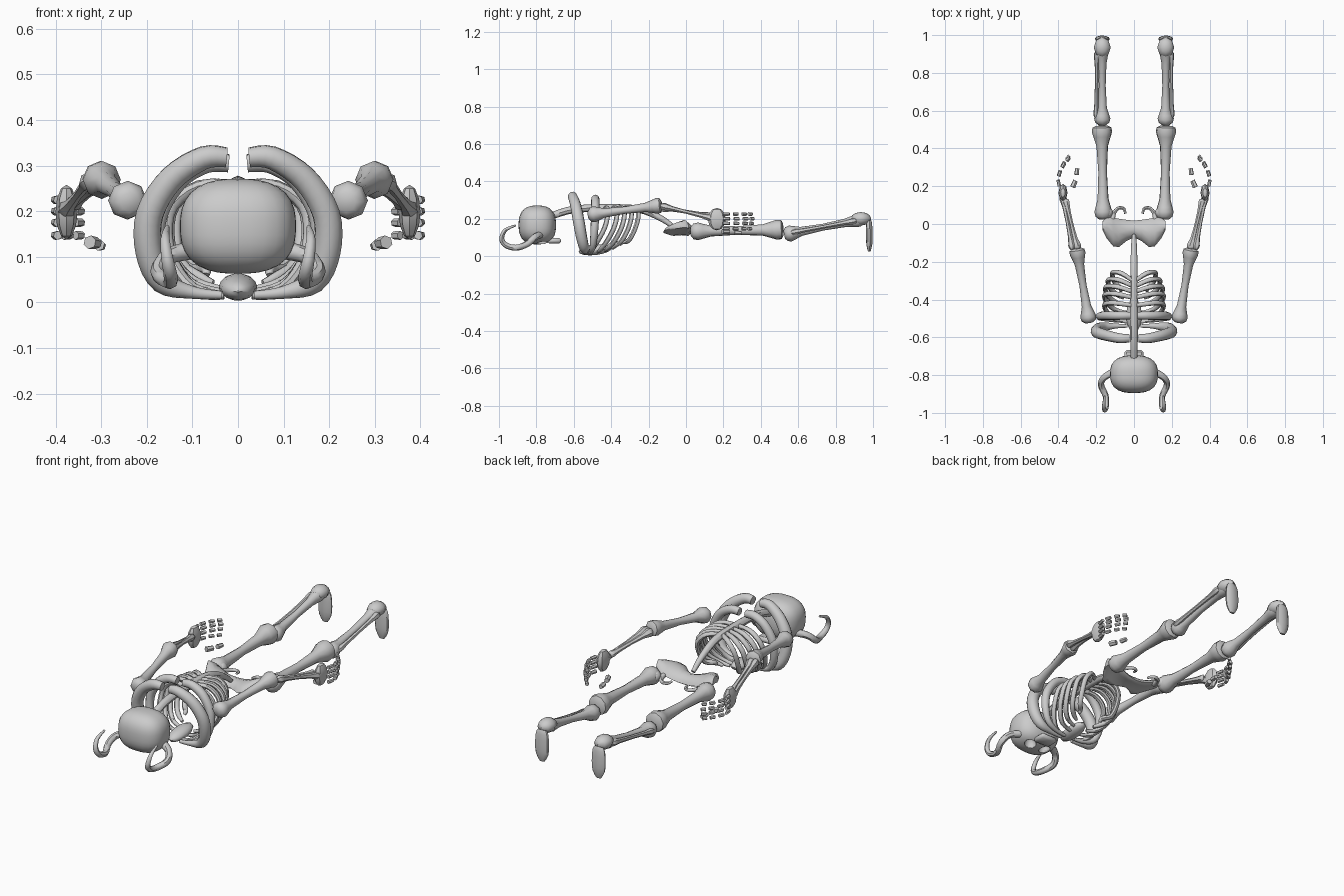
import bpy, bmesh, math
from mathutils import Vector, Matrix

if "Cube" in bpy.data.objects:
    bpy.data.objects.remove(bpy.data.objects["Cube"])


def finish(name, bm, angle=45):
    bmesh.ops.recalc_face_normals(bm, faces=bm.faces[:])
    me = bpy.data.meshes.new(name)
    bm.to_mesh(me)
    bm.free()
    ob = bpy.data.objects.new(name, me)
    bpy.context.collection.objects.link(ob)
    bpy.ops.object.select_all(action='DESELECT')
    ob.select_set(True)
    bpy.context.view_layer.objects.active = ob
    bpy.ops.object.shade_smooth_by_angle(angle=math.radians(angle))
    return ob


def spline(vals, steps):
    # Catmull-Rom smoothing of a list of vectors
    out, n = [], len(vals)
    for i in range(n - 1):
        p0, p1, p2, p3 = vals[max(i-1, 0)], vals[i], vals[i+1], vals[min(i+2, n-1)]
        for k in range(steps):
            t = k / steps
            out.append(0.5 * (2*p1 + (p2-p0)*t + (2*p0-5*p1+4*p2-p3)*t*t + (3*p1-p0-3*p2+p3)*t**3))
    return out + [vals[-1]]


def tube(bm, path, radii, sides=8, steps=4):
    pts = spline([Vector((*p, r)) for p, r in zip(path, radii)], steps)
    rads = [p[3] for p in pts]
    pts = [p.to_3d() for p in pts]
    rings, ref = [], None
    for i, p in enumerate(pts):
        d = (pts[min(i+1, len(pts)-1)] - pts[max(i-1, 0)]).normalized()
        if ref is None:
            ref = d.orthogonal()
        ref = (ref - d * ref.dot(d)).normalized()
        s = d.cross(ref)
        rings.append([bm.verts.new(p + rads[i] * (ref * math.cos(a) + s * math.sin(a)))
                      for a in (2*math.pi*j/sides for j in range(sides))])
    for a, b in zip(rings, rings[1:]):
        for j in range(sides):
            k = (j + 1) % sides
            bm.faces.new((a[j], a[k], b[k], b[j]))
    bm.faces.new(rings[0])
    bm.faces.new(rings[-1])


def bone(bm, a, b, r0, rs, r1, sides=8):
    # long bone with swollen ends
    a, b = Vector(a), Vector(b)
    prof = [(0, r0*.5), (.03, r0*.88), (.08, r0), (.13, r0*.85), (.22, (r0+rs*3)/4), (.5, rs),
            (.78, (r1+rs*3)/4), (.88, r1*.85), (.93, r1), (.98, r1*.95), (1, r1*.6)]
    tube(bm, [a.lerp(b, t) for t, _ in prof], [r for _, r in prof], sides, 1)


def ball(bm, c, size, seg=16, rings=10, rot=0):
    m = Matrix.Translation(c) @ Matrix.Rotation(rot, 4, 'X') @ Matrix.Diagonal((*size, 1))
    return bmesh.ops.create_uvsphere(bm, u_segments=seg, v_segments=rings, radius=1, matrix=m)['verts']


def pair(name, build, angle=45):
    # builds the +x part and its mirror image
    for side, sx in (('right', 1), ('left', -1)):
        bm = bmesh.new()
        build(bm)
        bmesh.ops.scale(bm, vec=(sx, 1, 1), verts=bm.verts[:])
        finish(f'{name}_{side}', bm, angle)


# Skull (slightly boxy in front view) with eye and nose sockets facing down
bm = bmesh.new()
for v in ball(bm, (0, 0, 0), (1, 1, 1), 28, 18):
    n = (abs(v.co.x)**2.6 + abs(v.co.y)**2.6 + abs(v.co.z)**2.6) ** (1/2.6)
    v.co /= n
    v.co = Vector((v.co.x*.127, -.795 + v.co.y*.10, .167 + v.co.z*.104))
skull = finish('skull', bm)
bm = bmesh.new()
for x in (-.047, .047):
    ball(bm, (x, -.77, .072), (.031, .03, .045), 12, 8)
ball(bm, (0, -.725, .082), (.014, .02, .03), 8, 6)
cutter = finish('socket_cutter', bm)
cutter.hide_render = True
mod = skull.modifiers.new('sockets', 'BOOLEAN')
mod.object = cutter
mod.operation = 'DIFFERENCE'
bpy.context.view_layer.objects.active = skull
bpy.ops.object.modifier_apply(modifier=mod.name)
bpy.data.objects.remove(cutter)

# Upper jaw
bm = bmesh.new()
bmesh.ops.create_cube(bm, size=1, matrix=Matrix.Translation((0, -.705, .083)) @ Matrix.Diagonal((.1, .075, .03, 1)))
bmesh.ops.bevel(bm, geom=bm.edges[:], offset=.01, segments=1, affect='EDGES')
finish('jaw', bm)

# Horns
pair('horn', lambda bm: tube(bm,
     [(.10, -.78, .115), (.155, -.81, .10), (.175, -.85, .065), (.15, -.91, .045),
      (.148, -.965, .06), (.155, -.985, .095), (.16, -.965, .14), (.155, -.91, .165)],
     [.02, .018, .017, .016, .015, .013, .010, .005], 8))

# Spine
bm = bmesh.new()
tube(bm, [(0, -.72, .215), (0, -.6, .25), (0, -.42, .258), (0, -.25, .25), (0, -.13, .20), (0, -.06, .15)],
     [.019, .020, .020, .019, .016, .011], 8)
finish('spine', bm)

# Sternum
bm = bmesh.new()
ball(bm, (0, -.485, .034), (.042, .09, .028), 12, 8, .12)
finish('sternum', bm)

# Two heavy upper ribs per side
pair('collar_rib', lambda bm: tube(bm,
     [(.025, -.605, .318), (.075, -.605, .317), (.145, -.59, .272), (.193, -.575, .195),
      (.195, -.56, .11), (.165, -.545, .045), (.10, -.54, .022), (.035, -.54, .016)],
     [.022, .026, .029, .031, .03, .026, .014, .009], 10))
pair('second_rib', lambda bm: tube(bm,
     [(.02, -.485, .305), (.07, -.485, .305), (.13, -.485, .27), (.175, -.487, .195),
      (.178, -.492, .11), (.15, -.50, .045), (.09, -.51, .02), (.03, -.515, .014)],
     [.020, .022, .023, .022, .02, .016, .012, .008], 10))

# Thin lower ribs: sweep back from the spine, then forward to the chest
for i, (yt, w, xe, zb) in enumerate([(-.42, .156, .03, .016), (-.37, .156, .03, .022), (-.33, .152, .04, .03),
                                     (-.292, .138, .055, .042), (-.255, .115, .07, .06)]):
    pair(f'rib_{i+3}', lambda bm: tube(bm,
         [(.008, yt-.012-i*.008, .258), (w*.55, yt-i*.002, .255), (w*.92, yt, .212), (w, yt-.016, .15),
          (w*.9, yt-.05, .085), (w*.62, yt-.085, zb+.015), (xe, yt-.10, zb)],
         [.011, .013, .013, .013, .013, .012, .008], 8, 3))

# Pelvis: curved plate lofted across x
bm = bmesh.new()
rows = [(0, -.07, .018, .132), (.04, -.09, .022, .135), (.08, -.122, .028, .145), (.11, -.118, .034, .155),
        (.145, -.075, .036, .168), (.168, -.03, .014, .174)]
rows = [(-x, a, b, z) for x, a, b, z in rows[:0:-1]] + rows
rings = []
for x, a, b, z in rows:
    rings.append([bm.verts.new((x, (a+b)/2 + (b-a)/2*math.cos(t),
                                z + .02*math.sin(t) - .018*math.cos(t)**2))
                  for t in (math.tau*j/12 for j in range(12))])
for p, q in zip(rings, rings[1:]):
    for j in range(12):
        bm.faces.new((p[j], p[(j+1) % 12], q[(j+1) % 12], q[j]))
bm.faces.new(rings[0])
bm.faces.new(rings[-1])
finish('pelvis', bm)

# Small hooks behind the pelvis
pair('pelvis_hook', lambda bm: tube(bm,
     [(.115, .02, .135), (.105, .06, .13), (.08, .085, .128), (.053, .08, .128), (.046, .055, .13)],
     [.014, .011, .009, .008, .006], 8, 3))


# Thigh bones
def thigh(bm):
    bone(bm, (.162, .025, .132), (.17, .52, .142), .048, .023, .054, 10)
    ball(bm, (.138, .06, .135), (.028, .03, .03), 8, 6)


pair('thigh_bone', thigh)


# Shin bones, with ankle
def shin(bm):
    bone(bm, (.168, .525, .115), (.168, .94, .195), .043, .018, .035)
    bone(bm, (.20, .56, .125), (.195, .91, .19), .016, .010, .018, 6)
    ball(bm, (.168, .935, .20), (.045, .055, .036), 8, 6)


pair('shin_bones', shin)
# Feet point down
pair('foot', lambda bm: tube(bm, [(.168, .975, .19), (.168, .978, .17), (.168, .98, .11), (.168, .98, .06),
                                  (.168, .98, .025)], [.025, .036, .04, .035, .015], 10, 2)
     or bmesh.ops.scale(bm, vec=(1, .45, 1), space=Matrix.Translation((0, -.98, 0)), verts=bm.verts[:]))
# Upper arms
pair('upper_arm_bone', lambda bm: bone(bm, (.237, -.522, .22), (.303, -.13, .272), .043, .019, .042))


# Forearm pair
def forearm(bm):
    bone(bm, (.298, -.135, .262), (.362, .13, .215), .024, .010, .018, 6)
    bone(bm, (.325, -.135, .27), (.378, .15, .20), .02, .010, .02, 6)


pair('forearm_bones', forearm)
# Palm
pair('palm', lambda bm: ball(bm, (.376, .165, .198), (.024, .048, .06), 8, 6), 30)


# Finger segments and thumb
def fingers(bm):
    xs = [Vector(p) for p in ((.395, .20), (.402, .235), (.398, .262), (.388, .29), (.376, .318),
                              (.358, .342), (.342, .362))]
    for z, k in ((.225, .94), (.20, 1), (.175, .98), (.147, .92)):
        for a, b in ((0, 1), (1.8, 2.8), (3.6, 4.5), (5.1, 6)):
            ends = []
            for t in (a, b):
                i = min(int(t), 5)
                v = xs[i].lerp(xs[i+1], t - i)
                ends.append(Vector((v.x, .2 + (v.y - .2) * k, z)))
            tube(bm, ends, [.010, .009], 6, 1)
    tube(bm, [(.325, .195, .132), (.310, .23, .130)], [.015, .013], 6, 1)
    tube(bm, [(.305, .26, .126), (.300, .295, .124)], [.013, .011], 6, 1)


pair('fingers', fingers, 30)
